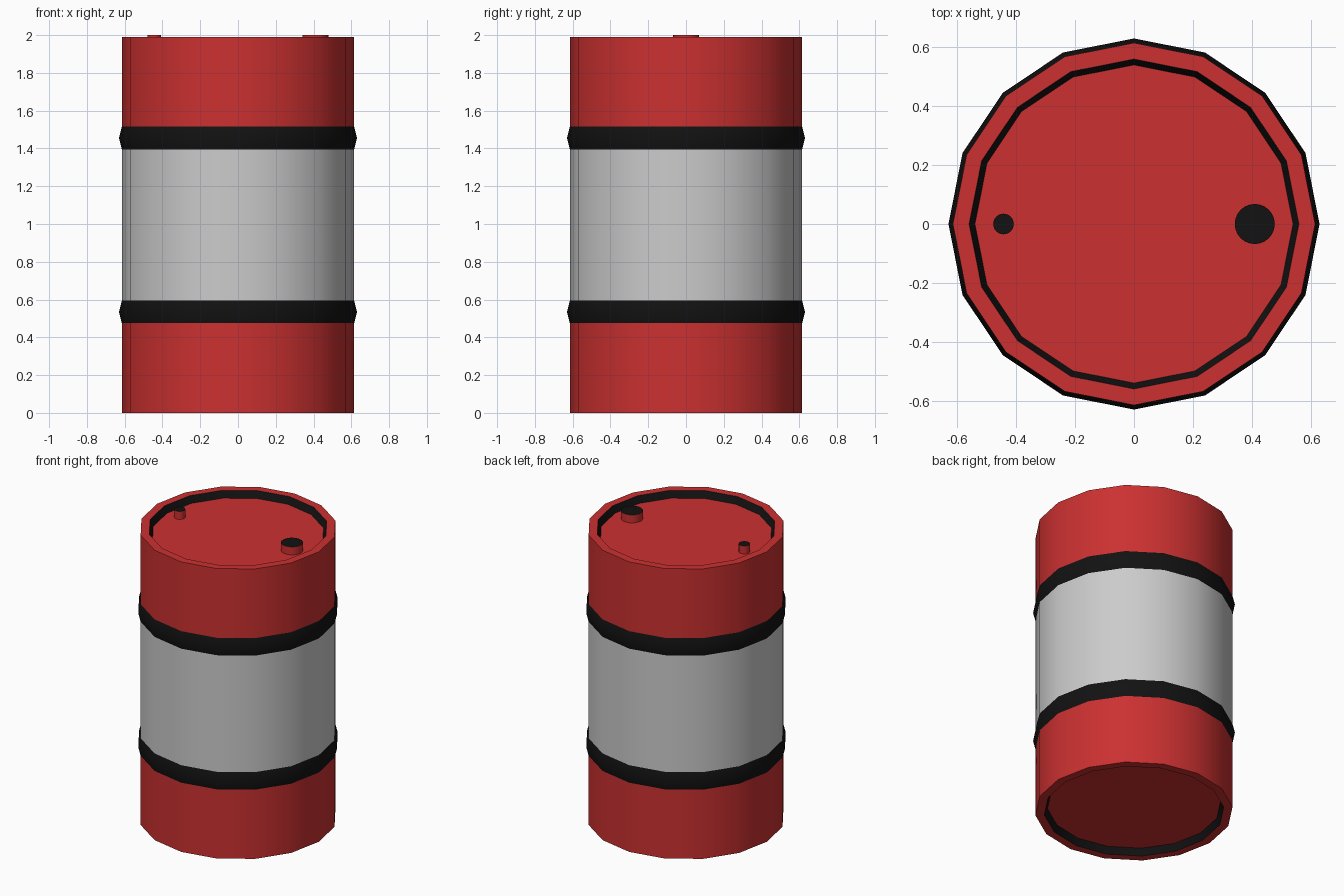
import bpy, bmesh, math

if "Cube" in bpy.data.objects:
    bpy.data.objects.remove(bpy.data.objects["Cube"])

SIDES = 16
R, RIM, LID = 0.615, 0.56, 0.54      # shell, rim inner edge, lid radius
TOP, DEPTH = 1.99, 0.045             # drum height, recess depth


def material(name, rgb):
    m = bpy.data.materials.new(name)
    m.diffuse_color = (*rgb, 1)
    m.use_nodes = True
    m.node_tree.nodes["Principled BSDF"].inputs["Base Color"].default_value = m.diffuse_color
    return m


RED = material("red_paint", (0.6, 0.03, 0.03))
BLACK = material("black_paint", (0.006, 0.006, 0.006))


def lathe(name, profile, mat=None, sides=SIDES, x=0.0):
    """Spin (radius, z) points round a vertical axis; a zero radius gives a flat disc."""
    bm = bmesh.new()
    prev = None
    for r, z in profile:
        if r == 0:
            bm.faces.new(prev)
            continue
        ring = [bm.verts.new((r * math.cos(a), r * math.sin(a), z))
                for a in (2 * math.pi * i / sides for i in range(sides))]
        if prev:
            for i in range(sides):
                j = (i + 1) % sides
                bm.faces.new((prev[i], prev[j], ring[j], ring[i]))
        prev = ring
    mesh = bpy.data.meshes.new(name)
    bm.to_mesh(mesh)
    bm.free()
    ob = bpy.data.objects.new(name, mesh)
    bpy.context.collection.objects.link(ob)
    ob.location.x = x
    if mat:
        mesh.materials.append(mat)
    bpy.ops.object.select_all(action='DESELECT')
    ob.select_set(True)
    bpy.context.view_layer.objects.active = ob
    bpy.ops.object.shade_smooth_by_angle(angle=math.radians(32))
    return ob


# Both ends mirror each other: shell with rim, black recess wall, sunken lid
for end in ("lower", "upper"):
    def flip(points):
        # lower profiles run the other way so the faces still point outward
        return [(r, TOP - z) for r, z in points]

    parts = (("shell", [(R, 1.515), (R, TOP), (RIM, TOP)], RED),
             ("recess_wall", [(RIM, TOP), (LID, TOP - DEPTH)], BLACK),
             ("lid", [(LID, TOP - DEPTH), (0, TOP - DEPTH)], RED))
    for part, pts, mat in parts:
        ob = lathe(f"{end}_{part}", pts if end == "upper" else flip(pts), mat)
        if end == "lower":
            ob.data.flip_normals()

    # Bulging black hoop
    low = 1.395 if end == "upper" else TOP - 1.515
    lathe(f"{end}_hoop", [(R, low), (0.63, low + 0.06), (R, low + 0.12)], BLACK)

# Plain grey middle
lathe("middle_shell", [(R, TOP - 1.395), (R, 1.395)])

# Bungs: red sides with black tops
for name, x, r in (("large_bung", 0.41, 0.068), ("small_bung", -0.443, 0.035)):
    lathe(name, [(r, TOP - DEPTH), (r, 2.0)], RED, 24, x)
    lathe(name + "_top", [(r, 2.0), (0, 2.0)], BLACK, 24, x)
